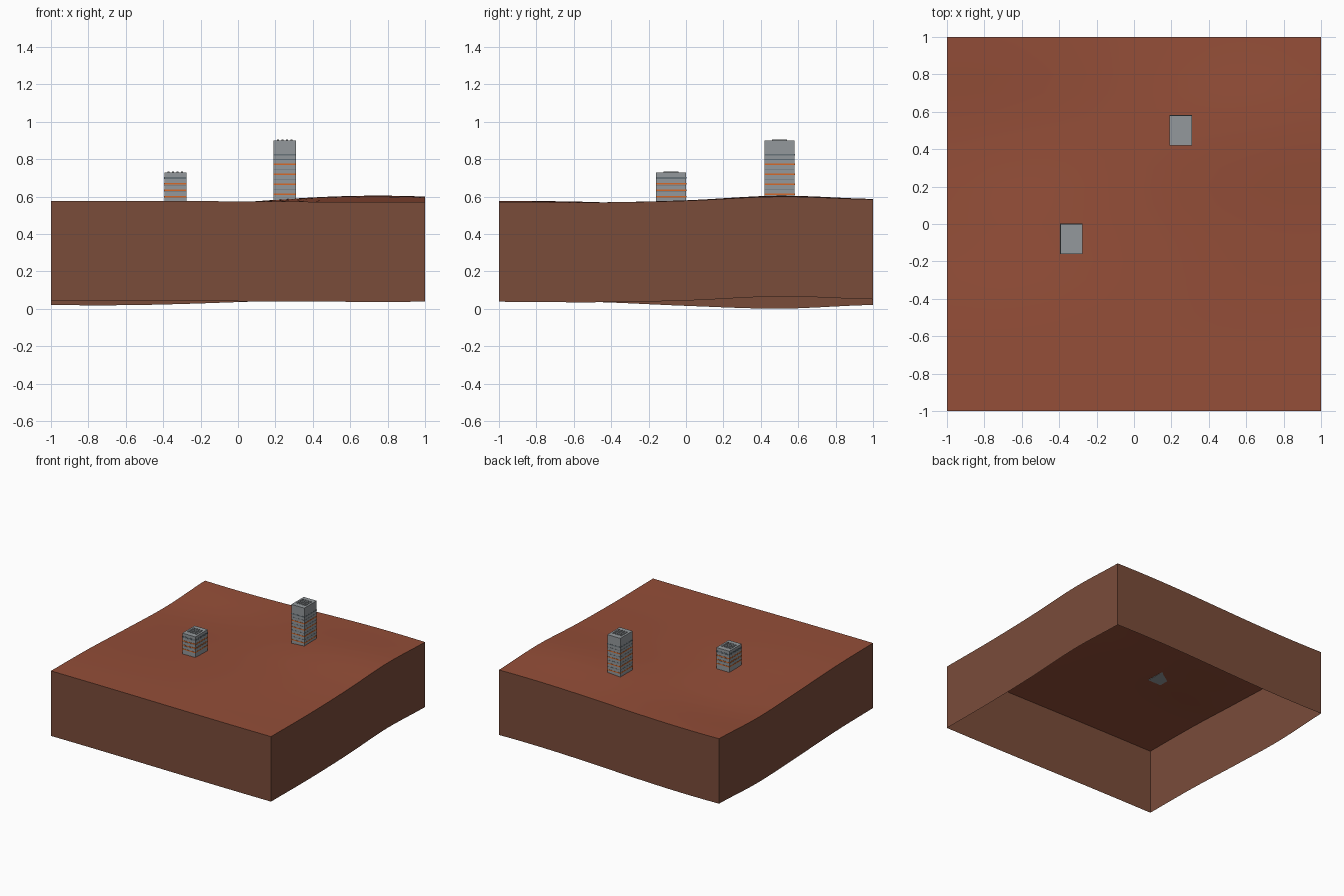
import bpy, bmesh, math

cube = bpy.data.objects.get("Cube")
if cube:
    bpy.data.objects.remove(cube, do_unlink=True)


def material(name, *srgb):
    col = [((c / 255 + 0.055) / 1.055) ** 2.4 for c in srgb] + [1.0]
    m = bpy.data.materials.new(name)
    m.use_nodes = True
    m.diffuse_color = col
    m.node_tree.nodes["Principled BSDF"].inputs["Base Color"].default_value = col
    return m


SOIL = material("red soil", 148, 78, 56)
CLIFF = material("brown cliff", 122, 76, 58)
CONCRETE = material("grey concrete", 148, 153, 156)
ORANGE = material("orange window light", 214, 104, 40)
SLATE = material("slate trim", 105, 116, 122)


def make_object(name, bm, *mats):
    mesh = bpy.data.meshes.new(name)
    bm.to_mesh(mesh)
    bm.free()
    for m in mats:
        mesh.materials.append(m)
    ob = bpy.data.objects.new(name, mesh)
    bpy.context.collection.objects.link(ob)
    return ob


def add_box(bm, x, y, z0, z1, w, d, mat=0):
    made = bmesh.ops.create_cube(bm, size=1)["verts"]
    for v in made:
        v.co = (x + v.co.x * w, y + v.co.y * d, (z0 + z1) / 2 + v.co.z * (z1 - z0))
    for f in {f for v in made for f in v.link_faces}:
        f.material_index = mat


# Rolling ground: two side profiles blended across the width
LEFT = [0.577, 0.571, 0.55, 0.535, 0.555]
RIGHT = [0.572, 0.569, 0.578, 0.6, 0.585]
DEPTH = 0.534


def smooth_profile(points, y):
    s = (y + 1) * 2
    i = min(int(s), 3)
    t = s - i
    a, b, c, d = (points[max(0, min(4, i + k))] for k in (-1, 0, 1, 2))
    return b + t * ((c - a) + t * ((2 * a - 5 * b + 4 * c - d) + t * (3 * (b - c) + d - a))) / 2


def ground_height(x, y):
    t = 0.5 + 0.5 * math.sin(2.1 * x) / math.sin(2.1)
    return (1 - t) * smooth_profile(LEFT, y) + t * smooth_profile(RIGHT, y)


# Ground sheet with skirt walls, open underneath
bm = bmesh.new()
bmesh.ops.create_grid(bm, x_segments=20, y_segments=20, size=1)
for v in bm.verts:
    v.co.z = ground_height(v.co.x, v.co.y)
rim = [e for e in bm.edges if e.is_boundary]
skirt = bmesh.ops.extrude_edge_only(bm, edges=rim)["geom"]
for part in skirt:
    if isinstance(part, bmesh.types.BMVert):
        part.co.z -= DEPTH
    elif isinstance(part, bmesh.types.BMFace):
        part.material_index = 1
bmesh.ops.recalc_face_normals(bm, faces=bm.faces)
top = next(f for f in bm.faces if f.material_index == 0)
if top.normal.z < 0:
    bmesh.ops.reverse_faces(bm, faces=bm.faces)
ground = make_object("ground_block", bm, SOIL, CLIFF)
bpy.context.view_layer.objects.active = ground
ground.select_set(True)
bpy.ops.object.shade_smooth_by_angle(angle=math.radians(30))
ground.select_set(False)

# Towers: body, lit window bands, floor lines and roof ribs
W, D = 0.118, 0.16
FLOOR = 0.053


def tower(name, x, y, base, roof, first_band, lit_floors):
    bm = bmesh.new()
    add_box(bm, x, y, base, roof, W, D)
    make_object(name + "_body", bm, CONCRETE)

    bm = bmesh.new()
    for i in range(lit_floors + 1):
        z = first_band + i * FLOOR
        lit = i < lit_floors
        add_box(bm, x, y, z - 0.004, z + 0.004, W + 0.003, D + 0.003, 0 if lit else 1)
        if lit:
            add_box(bm, x, y, z + 0.025, z + 0.028, W + 0.002, D + 0.002, 1)
    make_object(name + "_floor_bands", bm, ORANGE, SLATE)

    bm = bmesh.new()
    for i in range(4):
        add_box(bm, x + (i - 1.5) * 0.024, y, roof - 0.002, roof + 0.005, 0.012, 0.08)
    make_object(name + "_roof_ribs", bm, CONCRETE)


tower("tall_tower", 0.25, 0.5, 0.575, 0.9, 0.613, 4)
FLOOR = 0.034
tower("short_tower", -0.335, -0.08, 0.555, 0.729, 0.6, 3)
